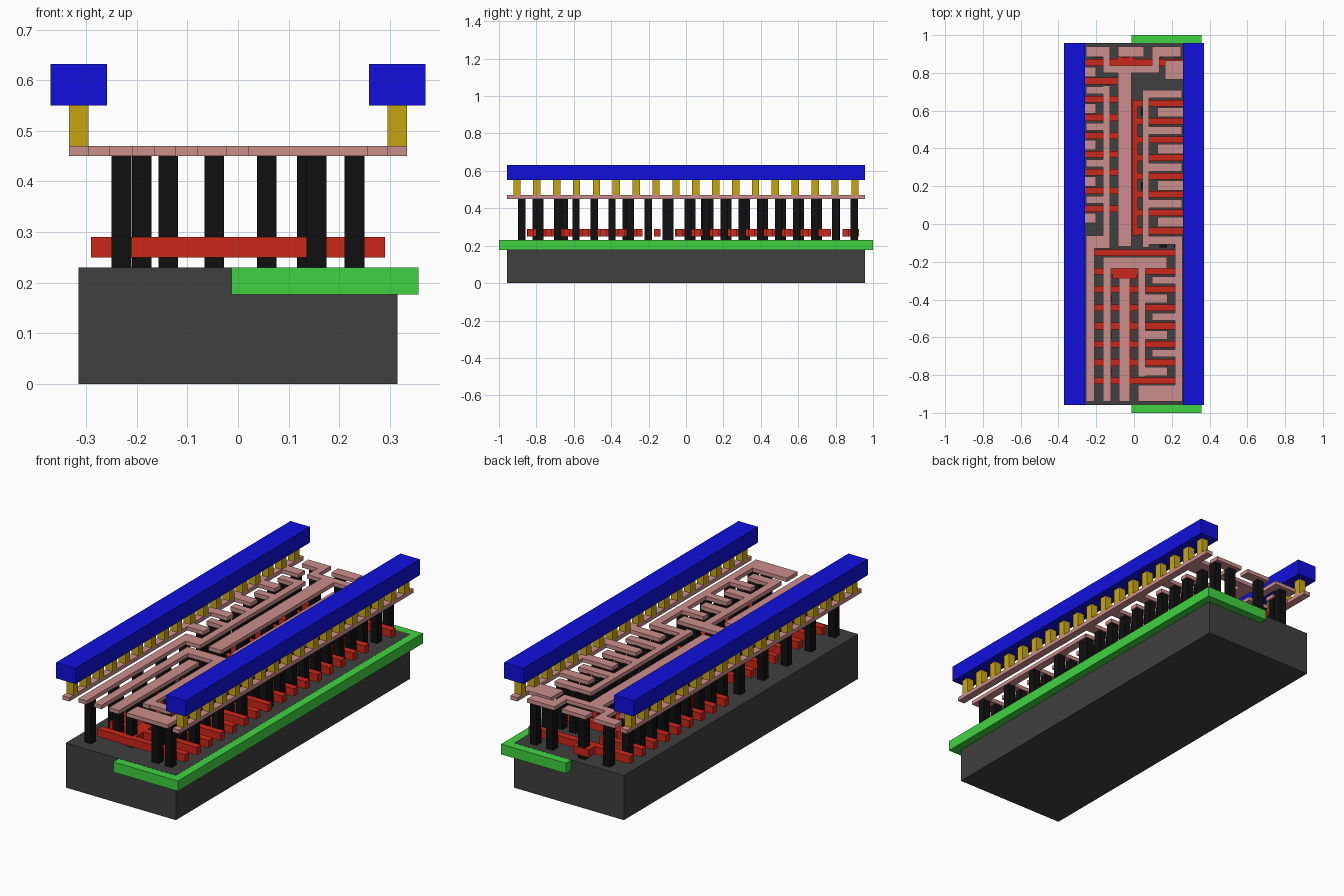
import bpy, bmesh
from mathutils import Matrix, Vector


def layer(name, rects, z0, z1, color):
    """One object made of boxes, each given as (x0, x1, y0, y1)."""
    bm = bmesh.new()
    for x0, x1, y0, y1 in rects:
        m = Matrix.Translation(((x0 + x1) / 2, (y0 + y1) / 2, (z0 + z1) / 2))
        m = m @ Matrix.Diagonal(Vector((x1 - x0, y1 - y0, z1 - z0, 1)))
        bmesh.ops.create_cube(bm, size=1, matrix=m)
    me = bpy.data.meshes.new(name)
    bm.to_mesh(me)
    bm.free()
    mat = bpy.data.materials.new(name + "_color")
    mat.diffuse_color = (*color, 1)
    me.materials.append(mat)
    ob = bpy.data.objects.new(name, me)
    bpy.context.collection.objects.link(ob)


def bar(x0, x1, y, h):
    """Crosswise bar centred on y with half width h."""
    return (x0, x1, y - h, y + h)


P = 0.0967      # finger pitch
C = 0.0195      # contact half size
L = 0.957       # half length of the block

# Row centres: fingers and the gaps between them, for three finger groups
left_f = [0.757 - P * i for i in range(8)]
right_f = [0.640 - P * i for i in range(8)]
low_f = [-0.153 - P * i for i in range(8)]
left_g = [0.805 - P * i for i in range(9)]
right_g = [0.688 - P * i for i in range(9)]
low_g = [-0.105 - P * i for i in range(9)]

# Base block and the well along its right half
layer("base_block", [(-0.315, 0.315, -L, L)], 0, 0.2305, (0.05, 0.05, 0.05))
layer("well", [(-0.013, 0.357, -1, 1)], 0.177, 0.23, (0.05, 0.65, 0.05))

# Red finger layer
red = [bar(-0.29, 0.29, 0.855, 0.0175), (-0.09, 0.0, 0.855, 0.925)]
red += [bar(-0.29, -0.05, y, 0.0175) for y in left_f]
red += [bar(0.0, 0.29, y, 0.0175) for y in right_f]
red += [bar(-0.21, 0.29, y, 0.0175) for y in low_f]
red += [(-0.08, -0.045, 0.063, 0.77), (-0.01, 0.022, -0.06, 0.657)]
red += [(-0.115, 0.015, -0.29, -0.25), (-0.08, -0.015, -0.85, -0.25)]
layer("finger_layer", red, 0.25, 0.29, (0.6, 0.02, 0.01))

# Pink wiring layer
T = 0.026
pink = [(-0.334, -0.295, -L, L), (0.295, 0.334, -L, L)]
# upper end: crossbar, end links and the long centre strip
pink += [(-0.085, -0.012, -0.12, 0.84), (-0.165, 0.135, 0.80, 0.84),
         (-0.165, -0.127, 0.80, 0.94), (-0.255, -0.127, 0.885, 0.94),
         (-0.085, 0.053, 0.885, 0.94),
         (0.095, 0.135, 0.80, 0.94), (0.095, 0.25, 0.885, 0.94),
         (0.165, 0.334, 0.765, 0.865)]
# upper left comb and rail stubs
pink += [(-0.165, -0.127, -0.13, left_g[1] + T), (-0.255, -0.127, -0.13, -0.06)]
for k, y in enumerate(left_g):
    pink.append(bar(-0.255, -0.127, y, 0.02) if k % 2 else bar(-0.334, -0.20, y, T))
# upper right comb and rail stubs
pink += [(0.045, 0.08, -0.125, right_g[0] + 0.02)]
for k, y in enumerate(right_g):
    pink.append(bar(0.125, 0.334, y, T) if k % 2 else bar(0.045, 0.255, y, 0.022))
# lower side strips, centre strip and the inverted-U output
pink += [(-0.255, -0.208, -0.94, -0.06), (0.217, 0.257, -0.94, -0.07),
         (-0.08, -0.022, -0.94, -0.285),
         (-0.165, -0.122, -0.94, -0.175), (0.02, 0.06, -0.81, -0.175),
         (-0.165, 0.175, -0.235, -0.175), (0.02, 0.257, -0.94, -0.852)]
for k, y in enumerate(low_g[2:8]):
    pink.append(bar(0.02, 0.178, y, 0.024) if k % 2 else bar(0.095, 0.257, y, 0.02))
layer("wiring_layer", pink, 0.45, 0.47, (0.60, 0.27, 0.26))

# Black posts from the base up to the wiring
spots = [(-0.19, 0.90), (-0.047, 0.90), (0.136, 0.90), (0.23, 0.90), (0.23, 0.80)]
spots += [(-0.23, y) for y in left_g]
spots += [(-0.19, y) for y in left_g[1::2]]
spots += [(x, y) for y in right_g for x in (0.155, 0.23)]
spots += [(-0.138 if k % 2 else -0.23, y) for k, y in enumerate(low_g)]
spots += [(x, y) for k, y in enumerate(low_g)
          for x in ((0.057 if k == 7 else 0.136, 0.136) if k % 2 else (0.155, 0.23))
          if not (k == 7 and x == 0.057)]
spots += [(-0.047, y) for y in (-0.32, -0.49, -0.65, -0.80, 0.10, 0.30, 0.50, 0.69)]
spots += [(0.057, 0.594), (0.057, 0.203)]
layer("posts", [(x - C, x + C, y - C, y + C) for x, y in spots],
      0.23, 0.45, (0.005, 0.005, 0.005))

# Yellow pegs under the two blue rails
layer("pegs", [(s * 0.3145 - C, s * 0.3145 + C, y - C, y + C) for s in (-1, 1)
               for y in (-0.904 + 0.1063 * i for i in range(18))],
      0.47, 0.55, (0.58, 0.38, 0.005))
layer("top_rails", [(-0.37, -0.259, -L, L), (0.259, 0.37, -L, L)],
      0.55, 0.632, (0.005, 0.005, 0.72))
